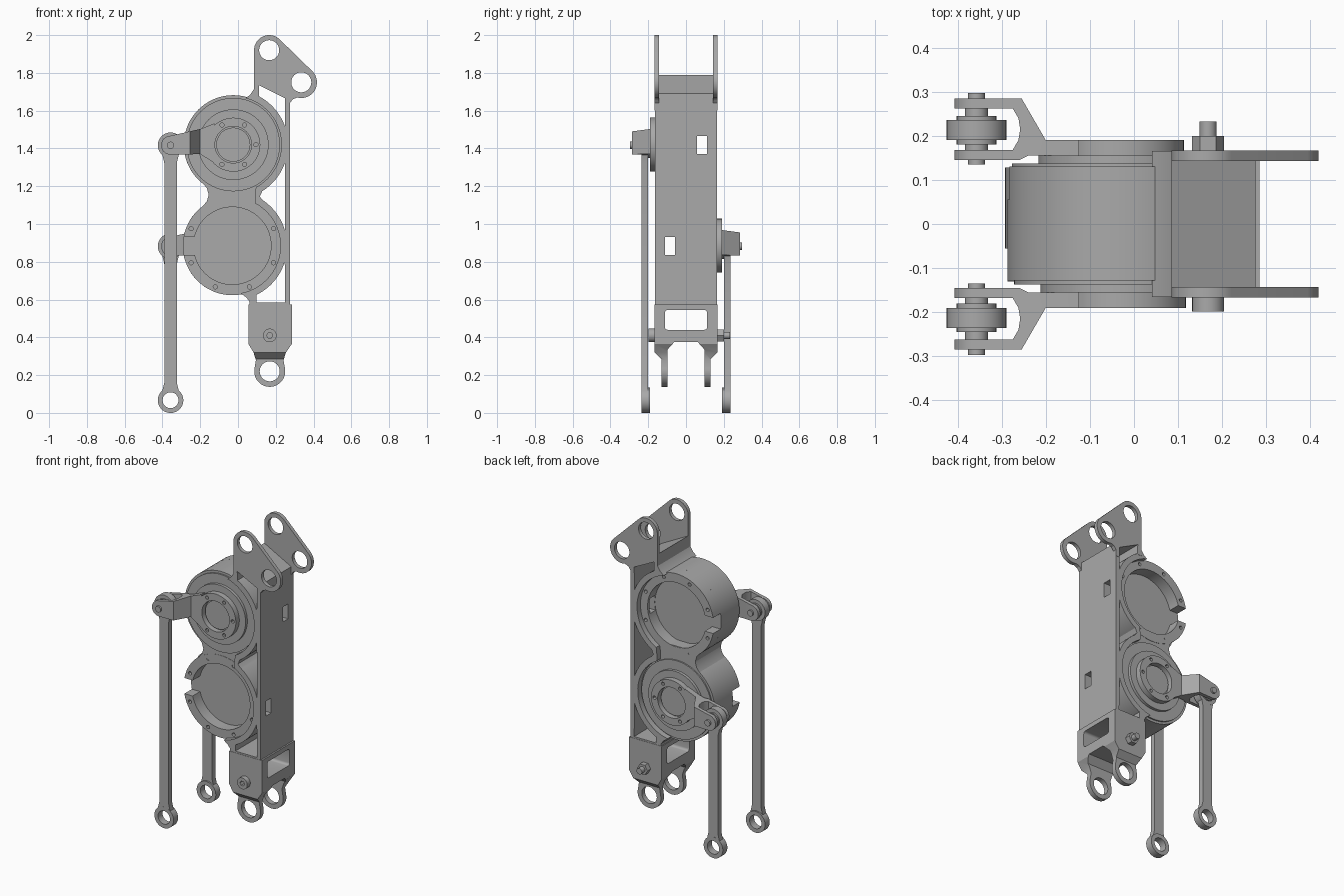
import bpy, bmesh
from math import radians, cos, sin, pi

cube = bpy.data.objects.get("Cube")
if cube:
    bpy.data.objects.remove(cube, do_unlink=True)

metal = bpy.data.materials.new("satin grey metal")
metal.use_nodes = True
GREY = (0.4, 0.4, 0.4, 1)
metal.diffuse_color = GREY
metal.node_tree.nodes["Principled BSDF"].inputs["Base Color"].default_value = GREY

AXES = {"X": lambda u, v, w: (w, u, v),
        "Y": lambda u, v, w: (u, w, v),
        "Z": lambda u, v, w: (u, v, w)}


def arc(c, r, a, b, n=24):
    return [(c[0] + r * cos(radians(a + (b - a) * i / n)),
             c[1] + r * sin(radians(a + (b - a) * i / n))) for i in range(n + 1)]


def circle(c, r, n=48):
    return arc(c, r, 0, 360, n)[:-1]


def bolt_ring(c, r, n, start, hole):
    """Small hole loops spaced evenly around a centre."""
    return [circle(arc(c, r, start, start + 360, n)[i], hole, 12) for i in range(n)]


def box(u0, u1, v0, v1):
    return [(u0, v0), (u1, v0), (u1, v1), (u0, v1)]


def finish(ob):
    me = ob.data
    for p in me.polygons:
        p.use_smooth = True
    me.set_sharp_from_angle(angle=radians(30))


def make(name, bm):
    bmesh.ops.recalc_face_normals(bm, faces=bm.faces)
    me = bpy.data.meshes.new(name)
    bm.to_mesh(me)
    bm.free()
    me.materials.append(metal)
    ob = bpy.data.objects.new(name, me)
    bpy.context.collection.objects.link(ob)
    finish(ob)
    return ob


def prism(name, loops, a, b, axis="Y"):
    """Extrude an outline (first loop) with holes (other loops) from a to b."""
    bm = bmesh.new()
    edges = []
    for loop in loops:
        vs = [bm.verts.new((u, v, 0)) for u, v in loop]
        edges += [bm.edges.new((vs[i - 1], vs[i])) for i in range(len(vs))]
    bmesh.ops.triangle_fill(bm, use_beauty=True, edges=edges, normal=(0, 0, 1))
    res = bmesh.ops.extrude_face_region(bm, geom=bm.faces[:])
    top = {g for g in res["geom"] if isinstance(g, bmesh.types.BMVert)}
    for v in bm.verts:
        v.co = AXES[axis](v.co.x, v.co.y, b if v in top else a)
    return make(name, bm)


def lathe(name, profile, c, s):
    """Spin (radius, y) points around the y axis through c."""
    bm = bmesh.new()
    vs = [bm.verts.new((c[0] + r, s * y, c[1])) for r, y in profile]
    es = [bm.edges.new(p) for p in zip(vs, vs[1:])]
    bmesh.ops.spin(bm, geom=vs + es, cent=(c[0], 0, c[1]), axis=(0, 1, 0),
                   angle=2 * pi, steps=72)
    bmesh.ops.remove_doubles(bm, verts=bm.verts, dist=1e-4)
    return make(name, bm)


def boolean(ob, tool, op="DIFFERENCE"):
    mod = ob.modifiers.new("cut", "BOOLEAN")
    mod.operation, mod.object, mod.solver = op, tool, "EXACT"
    dg = bpy.context.evaluated_depsgraph_get()
    me = bpy.data.meshes.new_from_object(ob.evaluated_get(dg))
    ob.modifiers.clear()
    ob.data = me
    bpy.data.objects.remove(tool, do_unlink=True)
    finish(ob)


UP, LOW = (-0.025, 1.42), (-0.03, 0.885)
PIN_X, FOOT = -0.357, (-0.357, 0.067)

# Frame: spine, half rings around the motors and three through pockets
outline = ([(0.085, 1.79), (0.275, 1.69), (0.275, 0.56), (0.06, 0.56), (0.06, 0.59), (0.045, 0.61)]
           + arc(LOW, 0.255, -80, 62) + [(0.09, 1.15)]
           + arc(UP, 0.255, -62, 75) + [(0.065, 1.685), (0.085, 1.715)])
top_pocket = [(0.11, 1.735), (0.25, 1.665)] + arc(UP, 0.29, 20, 62)
mid_pocket = arc(UP, 0.29, -58, -20) + arc(LOW, 0.29, 16, 56) + [(0.115, 1.145)]
low_pocket = arc(LOW, 0.29, -17, -64) + [(0.097, 0.585), (0.25, 0.585)]
frame = prism("frame", [outline, top_pocket, mid_pocket, low_pocket], -0.165, 0.165)

# Neck joining the two motor housings
neck = [(-0.19, 1.22), (-0.165, 1.19), (-0.155, 1.155), (-0.165, 1.12), (-0.19, 1.09),
        (0.1, 1.09), (0.1, 1.22)]
prism("housing_neck", [neck], -0.128, 0.128)

# Twin-hole ears at the top
A, B = (0.165, 1.92), (0.335, 1.75)
ear = ([(0.085, 1.67)] + arc(A, 0.08, 180, 45) + arc(B, 0.083, 45, -105)
       + [(0.29, 1.66), (0.275, 1.64), (0.275, 1.6), (0.25, 1.6), (0.25, 1.665),
          (0.11, 1.735), (0.11, 1.67)])
for side, s in (("front", -1), ("back", 1)):
    prism(side + "_ear", [ear, circle(A, 0.053), circle(B, 0.053)], s * 0.143, s * 0.167)


def drive(tag, c, s):
    """Motor with open cap on the s side, crank and push rod on the other."""
    def part(name, loops, t0, t1):
        return prism(tag + "_" + name, loops, -s * t0, -s * t1)

    # Housing with stepped output face
    lathe(tag + "_housing", [(0, -0.165), (0.09, -0.165), (0.09, -0.155), (0.187, -0.155),
                             (0.187, -0.137), (0.247, -0.137), (0.247, -0.128),
                             (0.262, -0.128), (0.262, 0.055), (0, 0.055)], c, s)
    # Split cap ring with bolt holes and a cable gap
    ring = arc(c, 0.262, 191, 529, 64) + arc(c, 0.205, 526, 194, 64)
    cap = part("cap_ring", [ring] + bolt_ring(c, 0.236, 8, 22.5, 0.011), -0.055, -0.13)
    # Slot through spine and cap ring
    for ob in (frame, cap):
        slot = box(0.1, 0.4, c[1] - 0.05, c[1] + 0.045)
        boolean(ob, prism("slot_cutter", [slot], s * 0.058, s * 0.112))

    # Crank hub
    part("crank_hub", [circle(c, 0.143), circle(c, 0.097)] + bolt_ring(c, 0.12, 6, 0, 0.011),
         0.153, 0.19)
    # Forked crank arm: plan shape trimmed by its side shape
    fork = [(-0.125, 0.19), (-0.2, 0.19), (-0.255, 0.285), (-0.41, 0.285), (-0.41, 0.262),
            (-0.275, 0.262), (-0.262, 0.24), (-0.258, 0.215), (-0.262, 0.19), (-0.275, 0.168),
            (-0.41, 0.168), (-0.41, 0.145), (-0.26, 0.145), (-0.24, 0.155), (-0.125, 0.155)]
    arm = prism(tag + "_crank_arm", [[(x, -s * t) for x, t in fork]],
                c[1] - 0.2, c[1] + 0.2, "Z")
    pin = (PIN_X, c[1] - 0.003)
    dz = c[1]
    trim = arc(pin, 0.05, 90, 270) + [(-0.2, dz - 0.05), (-0.12, dz - 0.1),
                                      (-0.12, dz + 0.115), (-0.2, dz + 0.083)]
    boolean(arm, prism("arm_trim", [trim], -0.4, 0.4), "INTERSECT")
    # Pin, bushing and rod
    part("crank_pin", [circle(pin, 0.019, 24)], 0.135, 0.297)
    part("pin_bushing", [circle(pin, 0.045, 32)], 0.18, 0.245)
    part("rod_spacer", [circle(pin, 0.026, 24)], 0.168, 0.262)
    shape = (arc(FOOT, 0.067, 130, 410, 40) + [(PIN_X + 0.033, 0.16), (PIN_X + 0.033, pin[1] - 0.095)]
             + arc(pin, 0.067, -50, 230, 40) + [(PIN_X - 0.033, pin[1] - 0.095), (PIN_X - 0.033, 0.16)])
    part("push_rod", [shape, circle(FOOT, 0.042)], 0.2, 0.235)
    for name, at, hole in (("rod_foot", FOOT, 0.042), ("rod_head", pin, 0.03)):
        part(name, [circle(at, 0.0675), circle(at, hole)], 0.19, 0.2355)


drive("upper", UP, 1)
drive("lower", LOW, -1)

# Lower clevis block
EYE = (0.168, 0.22)
block = ([(0.055, 0.575), (0.055, 0.365), (0.082, 0.32), (0.095, 0.28)]
         + arc(EYE, 0.082, 170, 370, 32)
         + [(0.241, 0.28), (0.254, 0.32), (0.285, 0.365), (0.285, 0.575)])
clevis = prism("clevis", [block, circle(EYE, 0.053)], -0.167, 0.167)
gap = [(-0.098, 0.1), (-0.098, 0.335), (-0.062, 0.375), (0.062, 0.375), (0.098, 0.335), (0.098, 0.1)]
window = (arc((0.097, 0.53), 0.015, 0, 90, 4) + arc((-0.097, 0.53), 0.015, 90, 180, 4)
          + arc((-0.097, 0.455), 0.015, 180, 270, 4) + arc((0.097, 0.455), 0.015, 270, 360, 4))
relief = [(0.13, 0.1), (0.13, 0.285), (0.167, 0.32), (0.2, 0.32), (0.2, 0.1)]
for shape in (gap, window, relief, [(-y, z) for y, z in relief]):
    boolean(clevis, prism("clevis_cutter", [shape], 0, 0.4, "X"))

# Cross bolt through the clevis
BOLT = (0.168, 0.41)
prism("bolt_head", [circle(BOLT, 0.036, 32), circle(BOLT, 0.016, 6)], -0.16, -0.198)
prism("bolt_nut", [circle(BOLT, 0.036, 6)], 0.16, 0.2)
prism("bolt_tip", [circle(BOLT, 0.019, 24)], 0.19, 0.232)
